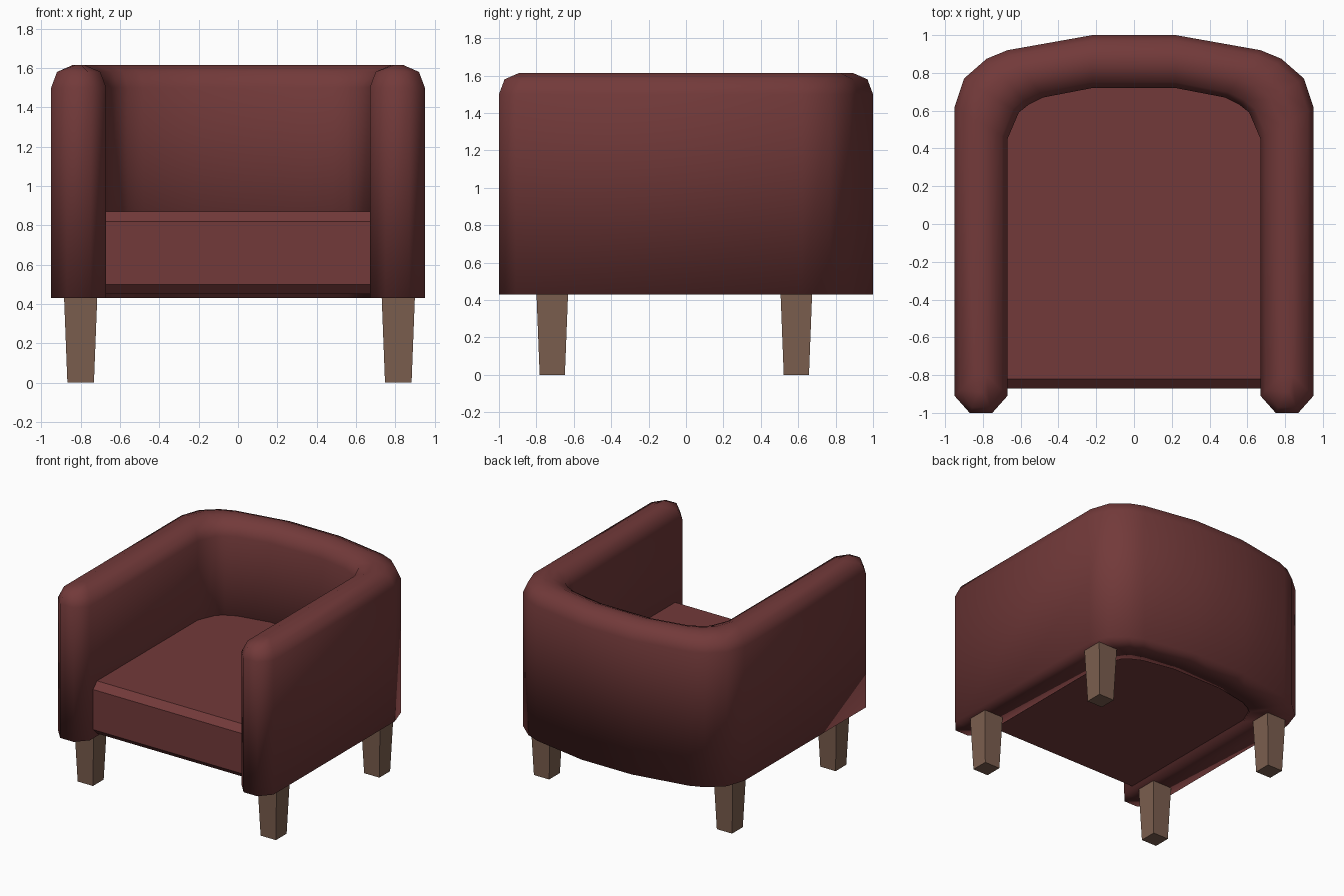
import bpy, bmesh

if "Cube" in bpy.data.objects:
    bpy.data.objects.remove(bpy.data.objects["Cube"])


def material(name, col):
    m = bpy.data.materials.new(name)
    m.diffuse_color = (*col, 1)
    m.use_nodes = True
    m.node_tree.nodes["Principled BSDF"].inputs["Base Color"].default_value = m.diffuse_color
    return m


RED = material("dark red upholstery", (0.17, 0.042, 0.042))
WOOD = material("brown wood", (0.20, 0.113, 0.078))


def finish(name, bm, mat, smooth=False):
    bmesh.ops.recalc_face_normals(bm, faces=bm.faces)
    me = bpy.data.meshes.new(name)
    bm.to_mesh(me)
    bm.free()
    me.materials.append(mat)
    for p in me.polygons:
        p.use_smooth = smooth
    ob = bpy.data.objects.new(name, me)
    bpy.context.collection.objects.link(ob)
    return ob


# Half plan of the wrap-around shell: (outer point, inner point), front to back
HALF = [((0.87, -1.0), (0.75, -1.0)),
        ((0.95, -0.91), (0.67, -0.91)),
        ((0.95, 0.62), (0.67, 0.45)),
        ((0.90, 0.77), (0.61, 0.59)),
        ((0.78, 0.875), (0.56, 0.63)),
        ((0.67, 0.92), (0.48, 0.67)),
        ((0.22, 1.0), (0.22, 0.72))]
PAIRS = HALF + [((-o[0], o[1]), (-i[0], i[1])) for o, i in reversed(HALF)]
# Height and inset of each level, rounding over at the top
LEVELS = [(0.43, 0), (1.5, 0), (1.58, 0.03), (1.615, 0.11)]


def lerp(a, b, t):
    return (a[0] + (b[0] - a[0]) * t, a[1] + (b[1] - a[1]) * t)


# Arms and back in one shell
bm = bmesh.new()
n = len(PAIRS)
rings = []
for z, ins in LEVELS:
    out, inn = [], []
    for k, (o, i) in enumerate(PAIRS):
        t = ins / 0.28
        shift = ins if k in (0, 1, n - 2, n - 1) else 0
        a, b = lerp(o, i, t), lerp(i, o, t)
        out.append(bm.verts.new((a[0], a[1] + shift, z)))
        inn.append(bm.verts.new((b[0], b[1] + shift, z)))
    rings.append(out + inn[::-1])
for lo, hi in zip(rings, rings[1:]):
    for k in range(2 * n):
        j = (k + 1) % (2 * n)
        bm.faces.new((lo[k], lo[j], hi[j], hi[k]))
for ring in (rings[0], rings[-1]):
    for k in range(n - 1):
        bm.faces.new((ring[k], ring[k + 1], ring[2 * n - 2 - k], ring[2 * n - 1 - k]))
finish("arms_and_back", bm, RED, True)

# Seat cushion: inner plan with chamfered front edges
bm = bmesh.new()
inner = [i for o, i in PAIRS[2:-2]]
rings = []
for z, y in [(0.45, -0.82), (0.50, -0.87), (0.82, -0.87), (0.87, -0.82)]:
    plan = [(0.675, y)] + [(x * 1.01, py * 1.01) for x, py in inner] + [(-0.675, y)]
    rings.append([bm.verts.new((x, py, z)) for x, py in plan])
for lo, hi in zip(rings, rings[1:]):
    for k in range(len(lo)):
        j = (k + 1) % len(lo)
        bm.faces.new((lo[k], lo[j], hi[j], hi[k]))
bm.faces.new(rings[0])
bm.faces.new(rings[-1])
finish("seat_cushion", bm, RED)

# Tapered square legs
for side, sx in (("left", -0.80), ("right", 0.815)):
    for end, y in (("front", -0.715), ("back", 0.59)):
        bm = bmesh.new()
        bmesh.ops.create_cube(bm, size=1)
        for v in bm.verts:
            w = 0.17 if v.co.z > 0 else 0.135
            v.co = (sx + v.co.x * w, y + v.co.y * w, 0.45 if v.co.z > 0 else 0)
        finish(f"{end}_{side}_leg", bm, WOOD)
